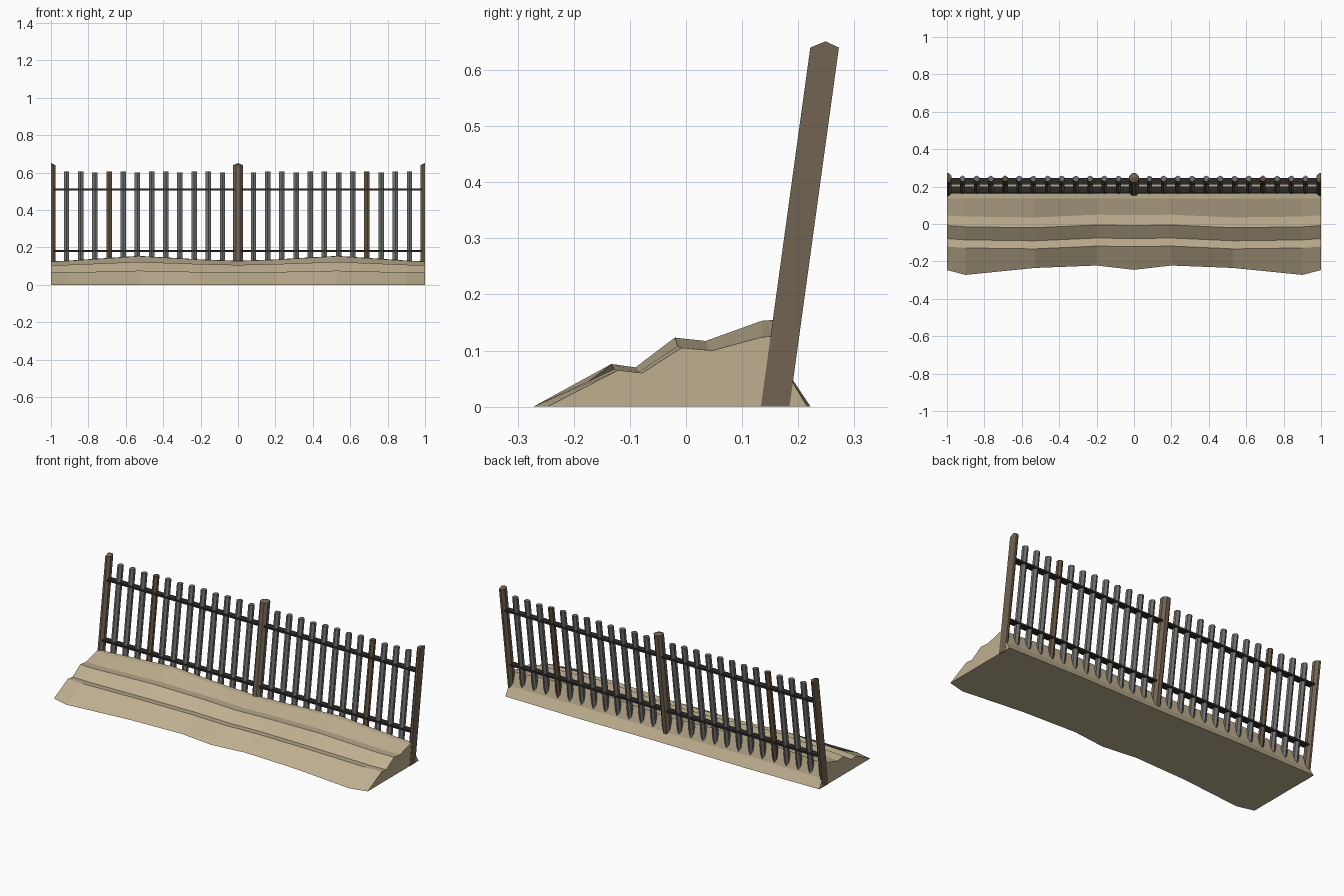
import bpy, bmesh, math
from mathutils import Vector

if "Cube" in bpy.data.objects:
    bpy.data.objects.remove(bpy.data.objects["Cube"])


def mat(name, col):
    m = bpy.data.materials.new(name)
    m.diffuse_color = (*col, 1)
    m.use_nodes = True
    m.node_tree.nodes["Principled BSDF"].inputs["Base Color"].default_value = m.diffuse_color
    return m


SAND = mat("sand", (0.52, 0.43, 0.28))
POST = mat("post wood", (0.17, 0.125, 0.085))
GREY = mat("weathered picket grey", (0.17, 0.165, 0.16))
BROWN = mat("brown picket wood", (0.13, 0.09, 0.055))
WIRE = mat("dark wire", (0.025, 0.024, 0.022))


def finish(bm, name, *mats):
    bmesh.ops.recalc_face_normals(bm, faces=bm.faces)
    me = bpy.data.meshes.new(name)
    bm.to_mesh(me)
    bm.free()
    for m in mats:
        me.materials.append(m)
    ob = bpy.data.objects.new(name, me)
    bpy.context.collection.objects.link(ob)
    return ob


def lean(z):
    """y of the leaning fence line at height z"""
    return 0.159 + 0.1375 * z


def pole(bm, x, r, sides, z0, z1, tip=0.0, mi=0):
    """Leaning prism with an optional pointed top"""
    rings = []
    for z in (z0, z1):
        ring = []
        for i in range(sides):
            a = 2 * math.pi * (i + 0.5) / sides
            k = r / math.cos(math.pi / sides)
            ring.append(bm.verts.new((x + k * math.cos(a), lean(z) + k * math.sin(a), z)))
        rings.append(ring)
    faces = [bm.faces.new(rings[0][::-1])]
    apex = bm.verts.new((x, lean(z1 + tip), z1 + tip)) if tip else None
    if not tip:
        faces.append(bm.faces.new(rings[1]))
    for i in range(sides):
        j = (i + 1) % sides
        faces.append(bm.faces.new((rings[0][i], rings[0][j], rings[1][j], rings[1][i])))
        if tip:
            faces.append(bm.faces.new((rings[1][i], rings[1][j], apex)))
    for f in faces:
        f.material_index = mi


# Sand bank: stepped profile lofted along x; each station is
# (x, toe y, crest shift in y, swell 0..1)
half = [(0.0, -0.245, 0.012, 0.1), (0.2, -0.222, 0.015, 0.35), (0.53, -0.235, 0.0, 1.0),
        (0.9, -0.272, 0.005, 0.15), (0.999, -0.247, 0.012, 0.0)]
stations = [(-x, t, s, w) for x, t, s, w in half[:0:-1]] + half
low = [(-0.133, 0.065), (-0.09, 0.060), (-0.02, 0.105), (0.035, 0.100),
       (0.135, 0.124), (0.162, 0.126), (0.186, 0.050)]
rise = [0.011, 0.010, 0.018, 0.017, 0.029, 0.029, 0.004]
bm = bmesh.new()
loops = []
for x, toe, shift, w in stations:
    pts = [(toe, 0.0)]
    for i, ((y, z), dz) in enumerate(zip(low, rise)):
        pts.append((y + (shift if i < 4 else 0), z + dz * w))
    pts.append((0.216 + 0.006 * w, 0.0))
    loops.append([bm.verts.new((x, y, z)) for y, z in pts])
n = len(loops[0])
for a, b in zip(loops, loops[1:]):
    for i in range(n):
        j = (i + 1) % n
        bm.faces.new((a[i], a[j], b[j], b[i]))
bm.faces.new(loops[0])
bm.faces.new(loops[-1])
finish(bm, "sand_bank", SAND)

# Posts: whole one in the middle, halves cut off at both ends
for name, x in (("post_left", -1), ("post_middle", 0), ("post_right", 1)):
    bm = bmesh.new()
    pole(bm, x, 0.0255, 8, 0.0, 0.64, tip=0.011)
    if x:
        cut = bmesh.ops.bisect_plane(bm, geom=bm.verts[:] + bm.edges[:] + bm.faces[:],
                                     plane_co=(x, 0, 0), plane_no=(x, 0, 0), clear_outer=True)
        bmesh.ops.holes_fill(bm, edges=[e for e in bm.edges if e.is_boundary])
    finish(bm, name, POST)

# Pickets, mirrored about the middle post; one brown one per side
bm = bmesh.new()
for i in range(12):
    for s in (-1, 1):
        top = 0.605 - 0.004 * (i % 3 == 0)
        pole(bm, s * (0.083 + 0.0758 * i), 0.0145, 6, 0.02, top, mi=int(i == 8))
finish(bm, "pickets", GREY, BROWN)

# Wire bands that tie the pickets together
for name, z in (("lower_wire", 0.18), ("upper_wire", 0.51)):
    bm = bmesh.new()
    bmesh.ops.create_cube(bm, size=1)
    bmesh.ops.scale(bm, vec=Vector((1.99, 0.036, 0.011)), verts=bm.verts)
    bmesh.ops.translate(bm, vec=Vector((0, lean(z), z)), verts=bm.verts)
    finish(bm, name, WIRE)
